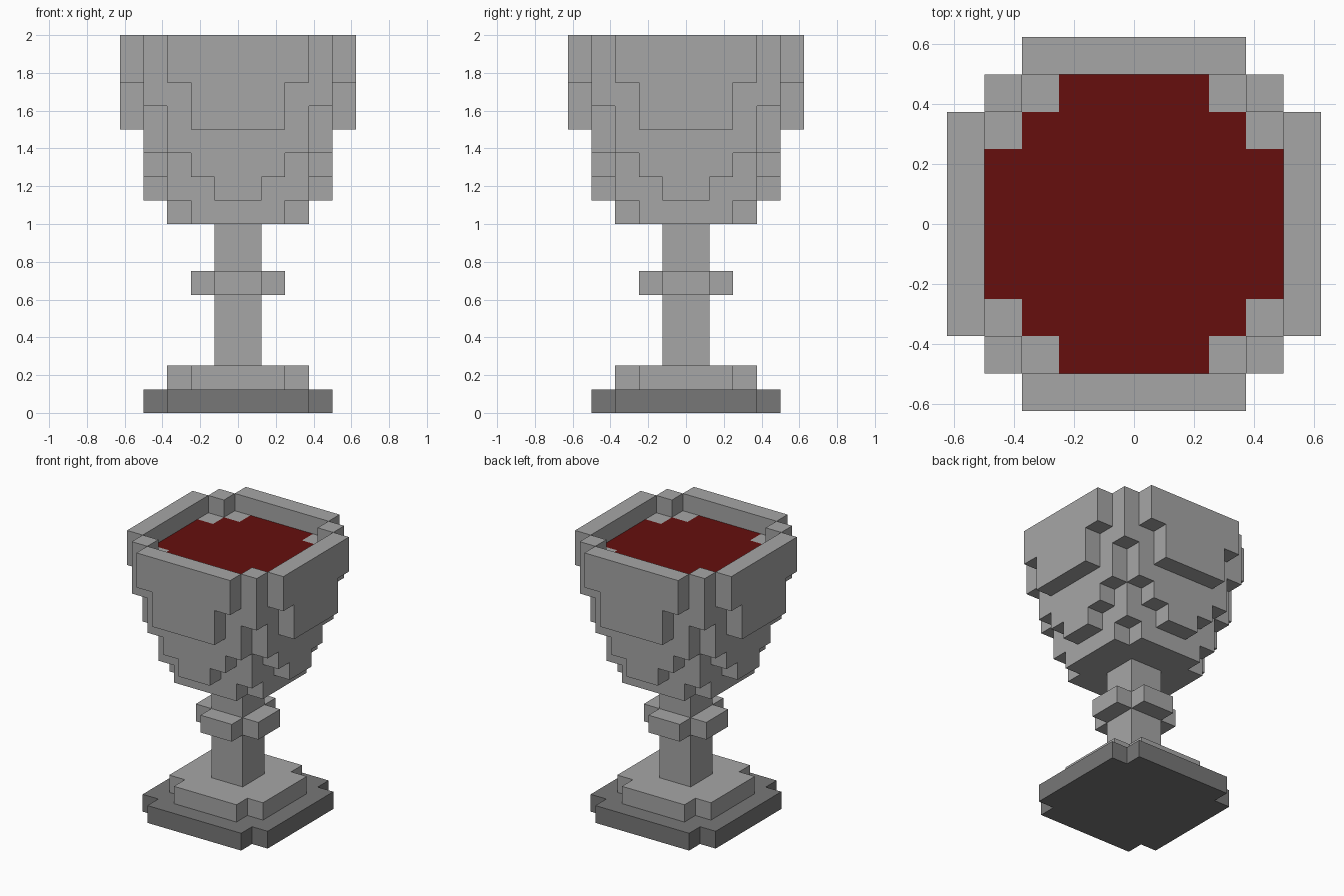
import bpy
import bmesh
from mathutils import Vector

U = 0.125  # side of one block

cube = bpy.data.objects.get("Cube")
if cube:
    bpy.data.objects.remove(cube, do_unlink=True)


def make_material(name, rgb):
    mat = bpy.data.materials.new(name)
    mat.use_nodes = True
    mat.diffuse_color = (*rgb, 1)
    mat.node_tree.nodes["Principled BSDF"].inputs["Base Color"].default_value = (*rgb, 1)
    return mat


stone = make_material("light grey stone", (0.38, 0.38, 0.38))
dark_stone = make_material("dark grey stone", (0.185, 0.185, 0.185))
wine = make_material("dark red wine", (0.133, 0.0045, 0.004))


def steps(*corners):
    """Cells of a stepped disc: a union of rectangles given by half sizes, mirrored on the diagonal."""
    cells = set()
    for a, b in corners:
        for w, d in ((a, b), (b, a)):
            cells |= {(x, y) for x in range(-w, w) for y in range(-d, d)}
    return cells


rim_outline = steps((5, 3), (4, 4))
opening = steps((4, 3))
wine_area = steps((4, 2), (3, 3))

# Each part: material and its runs of layers (first layer, end layer, cells)
parts = {
    "base": (dark_stone, [(0, 1, steps((4, 3)))]),
    "foot": (stone, [(1, 2, steps((3, 2)))]),
    "stem": (stone, [(2, 8, steps((1, 1)))]),
    "stem_knot": (stone, [(5, 6, steps((2, 1)) - steps((1, 1)))]),
    "bowl": (stone, [
        (8, 9, steps((3, 2))),
        (9, 10, steps((4, 1), (3, 3))),
        (10, 11, steps((4, 2), (3, 3))),
        (11, 12, steps((4, 3))),
        (12, 13, steps((5, 2), (4, 3))),
        (13, 14, steps((5, 2), (4, 4))),
        (14, 15, rim_outline - wine_area),
    ]),
    "rim": (stone, [(15, 16, rim_outline - opening)]),
    "wine": (wine, [(14, 15, wine_area)]),
}

blocks = {name: {(x, y, z) for lo, hi, cells in runs for z in range(lo, hi) for x, y in cells}
          for name, (mat, runs) in parts.items()}
solid = set().union(*blocks.values())


def build_part(name, mat):
    """Skin the blocks of one part, leaving out sides that touch another block."""
    bm = bmesh.new()
    for cell in blocks[name]:
        centre = Vector(cell) + Vector((0.5, 0.5, 0.5))
        for axis in range(3):
            for sign in (-1, 1):
                n = Vector((0, 0, 0))
                n[axis] = sign
                if tuple(int(c + s) for c, s in zip(cell, n)) in solid:
                    continue
                p = Vector((0, 0, 0))
                p[(axis + 1) % 3] = 0.5
                q = n.cross(p)
                mid = centre + n / 2
                bm.faces.new([bm.verts.new((mid + o) * U) for o in (p + q, q - p, -p - q, p - q)])
    # Weld the squares and merge flat regions
    bmesh.ops.remove_doubles(bm, verts=bm.verts, dist=0.001)
    bmesh.ops.dissolve_limit(bm, angle_limit=0.01, verts=bm.verts, edges=bm.edges)
    bm.normal_update()
    mesh = bpy.data.meshes.new(name)
    bm.to_mesh(mesh)
    bm.free()
    mesh.materials.append(mat)
    bpy.context.collection.objects.link(bpy.data.objects.new(name, mesh))


for part, (material, runs) in parts.items():
    build_part(part, material)
